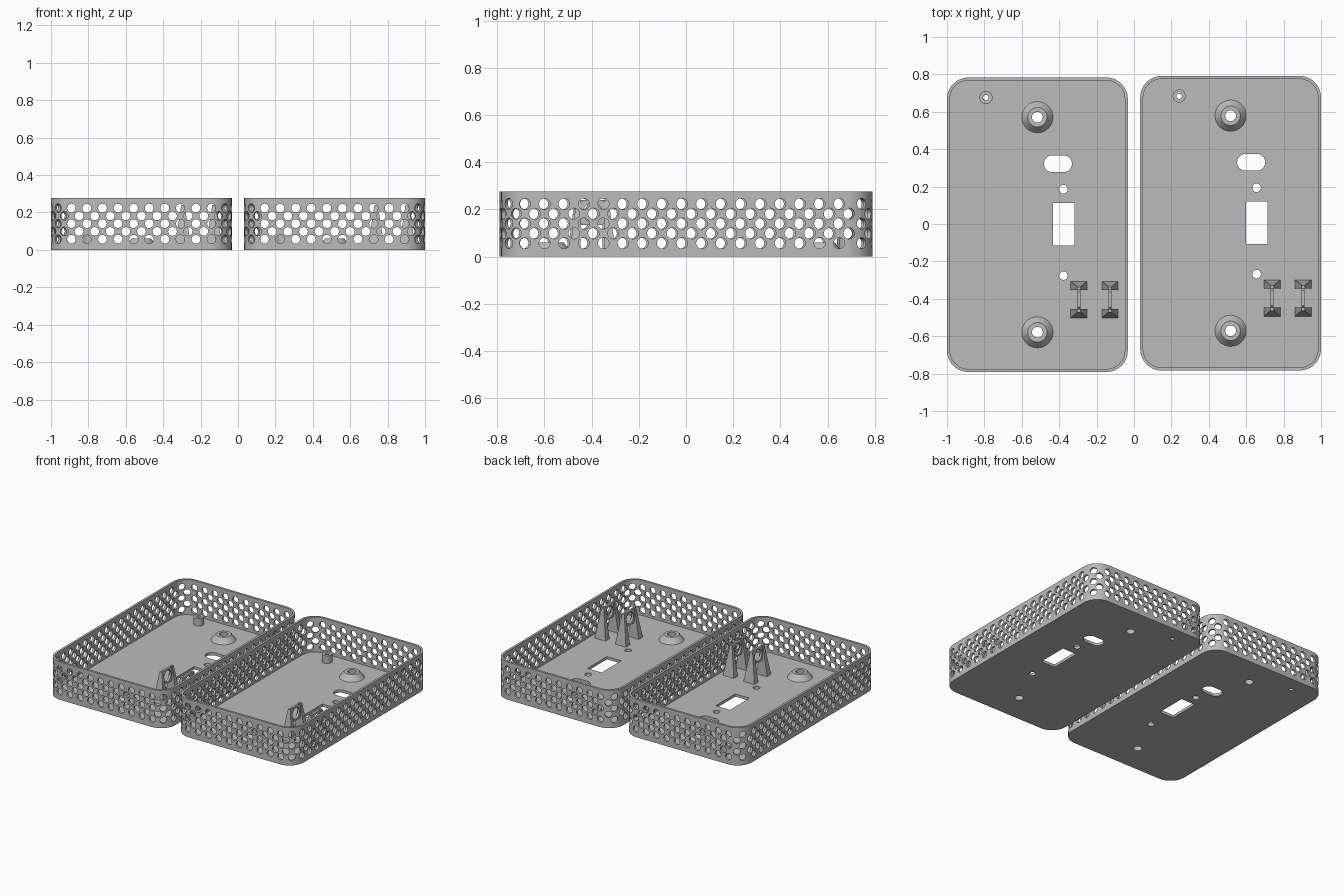
import bpy, bmesh, math
from mathutils import Matrix, Vector

if "Cube" in bpy.data.objects:
    bpy.data.objects.remove(bpy.data.objects["Cube"])

W, L, H = 0.967, 1.575, 0.277      # tray size
R, T, FLOOR = 0.115, 0.016, 0.02   # corner radius, wall, floor thickness
PITCH, HOLE = 0.0833, 0.0235       # wall perforation
CENTRES = [(-0.5165, -0.004), (0.5165, 0.004)]

grey = bpy.data.materials.new("plain_grey")
grey.diffuse_color = (0.5, 0.5, 0.5, 1)
grey.use_nodes = True
grey.node_tree.nodes["Principled BSDF"].inputs["Base Color"].default_value = grey.diffuse_color


def add_object(name, bm, loc=(0, 0, 0)):
    bmesh.ops.recalc_face_normals(bm, faces=bm.faces)
    mesh = bpy.data.meshes.new(name)
    bm.to_mesh(mesh)
    bm.free()
    mesh.materials.append(grey)
    ob = bpy.data.objects.new(name, mesh)
    ob.location = loc
    bpy.context.collection.objects.link(ob)
    return ob


def circle(r, n, x=0, y=0):
    return [(x + r * math.cos(2 * math.pi * i / n), y + r * math.sin(2 * math.pi * i / n)) for i in range(n)]


def rounded(w, l, r, seg=8, x=0, y=0):
    pts = []
    for k, (sx, sy) in enumerate([(1, 1), (-1, 1), (-1, -1), (1, -1)]):
        for i in range(seg + 1):
            a = math.pi / 2 * (k + i / seg)
            pts.append((x + sx * (w / 2 - r) + r * math.cos(a), y + sy * (l / 2 - r) + r * math.sin(a)))
    return pts


def stack(bm, loops, caps=True, closed=False):
    """Skin a list of (points, z) loops."""
    rings = [[bm.verts.new((x, y, z)) for x, y in pts] for pts, z in loops]
    n = len(rings[0])
    pairs = list(zip(rings, rings[1:])) + ([(rings[-1], rings[0])] if closed else [])
    for a, b in pairs:
        for i in range(n):
            j = (i + 1) % n
            bm.faces.new((a[i], a[j], b[j], b[i]))
    if caps and not closed:
        bm.faces.new(rings[0][::-1])
        bm.faces.new(rings[-1])


def wall_point(s):
    """Position and outward direction at perimeter distance s, from the middle of the front."""
    hx, hy, q = W / 2 - R, L / 2 - R, math.pi * R / 2
    s %= 4 * (hx + hy + q)
    x, y, ang = 0.0, -L / 2, 0.0
    for length, is_arc in [(hx, 0), (q, 1), (2 * hy, 0), (q, 1), (2 * hx, 0), (q, 1), (2 * hy, 0), (q, 1), (hx, 0)]:
        d = min(s, length)
        t, n = Vector((math.cos(ang), math.sin(ang))), Vector((math.sin(ang), -math.cos(ang)))
        if is_arc:
            c = Vector((x, y)) - n * R
            ang += d / R
            p = c + R * Vector((math.sin(ang), -math.cos(ang)))
        else:
            p = Vector((x, y)) + t * d
        x, y = p
        s -= d
        if s <= 1e-9:
            break
    return p, Vector((math.sin(ang), -math.cos(ang)))


def row_positions(odd):
    """Even pitch along straight walls, corners filled evenly between."""
    hx, hy, q = W / 2 - R, L / 2 - R, math.pi * R / 2
    side, half = hx + q + hy, 2 * (hx + hy + q)
    px = 0 if odd else PITCH / 2
    py = 0.0208 if odd else -0.0208
    xs = [px + PITCH * k for k in range(-12, 12) if abs(px + PITCH * k) < hx + 0.01]
    ys = [py + PITCH * k for k in range(-12, 12) if abs(py + PITCH * k) < hy + 0.016]
    total = 2 * half
    s = sorted([v % total for v in xs] + [half + v for v in xs] + [side + v for v in ys]
               + [half + side - v for v in ys])
    out = []
    for a, b in zip(s, s[1:] + [s[0] + total]):
        n = max(1, round((b - a) / PITCH))
        out += [a + (b - a) * i / n for i in range(n)]
    return out


# tray shell
bm = bmesh.new()
outer, inner = rounded(W, L, R), rounded(W - 2 * T, L - 2 * T, R - T)
stack(bm, [(outer, 0), (outer, H), (inner, H), (inner, FLOOR)])
tray = add_object("left_tray", bm)

# wall perforations and floor openings
bm = bmesh.new()
for row in range(5):
    z = 0.057 + row * 0.0417
    for s in row_positions(row % 2):
        p, n = wall_point(s)
        p = p - n * T / 2
        rot = Vector((n.x, n.y, 0)).to_track_quat('Z', 'Y').to_matrix().to_4x4()
        bmesh.ops.create_cone(bm, cap_ends=True, segments=16, radius1=HOLE, radius2=HOLE, depth=0.04,
                              matrix=Matrix.Translation((p.x, p.y, z)) @ rot)
openings = [circle(0.029, 24, 0, 0.575), circle(0.029, 24, 0, -0.575), circle(0.015, 16, -0.275, 0.68),
            circle(0.023, 20, 0.139, 0.19), circle(0.023, 20, 0.139, -0.272),
            rounded(0.15, 0.09, 0.0449, 8, 0.11, 0.326),
            [(0.083, -0.11), (0.198, -0.11), (0.198, 0.115), (0.083, 0.115)]]
for pts in openings:
    stack(bm, [(pts, -0.02), (pts, FLOOR + 0.005)])
cutter = add_object("opening_cutter", bm)
cutter.hide_render = True
mod = tray.modifiers.new("openings", 'BOOLEAN')
mod.object, mod.solver = cutter, 'EXACT'
bpy.context.view_layer.update()
cut = bpy.data.meshes.new_from_object(tray.evaluated_get(bpy.context.evaluated_depsgraph_get()))
tray.modifiers.clear()
tray.data = cut
bpy.data.objects.remove(cutter)
parts = [tray]


# screw bosses and peg
def lathe_ring(name, profile, n, x, y):
    b = bmesh.new()
    stack(b, [(circle(r, n), z) for r, z in profile], closed=True)
    parts.append(add_object(name, b, (x, y, 0)))


for tag, y in (("rear", 0.575), ("front", -0.575)):
    lathe_ring(tag + "_screw_boss", [(0.085, FLOOR - 0.002), (0.052, 0.06), (0.029, 0.06), (0.029, FLOOR - 0.002)],
               32, 0, y)
lathe_ring("peg", [(0.035, FLOOR - 0.002), (0.035, 0.076), (0.015, 0.076), (0.015, FLOOR - 0.002)], 24, -0.275, 0.68)


# cable brackets: two tapered legs joined by a thin plate with a round eye
def rect(hw, y0, y1):
    return [(-hw, y0), (hw, y0), (hw, y1), (-hw, y1)]


for tag, x in (("inner", 0.222), ("outer", 0.388)):
    bm = bmesh.new()
    for sgn in (1, -1):
        base = rect(0.044, *sorted((sgn * 0.051, sgn * 0.098)))
        top = rect(0.009, *sorted((sgn * 0.051, sgn * 0.068)))
        stack(bm, [(base, FLOOR - 0.002), (top, 0.24)])
    n, cz = 24, 0.187
    grid = []
    for hx in (-0.008, 0.008):
        eye, edge = [], []
        for i in range(n):
            a = 2 * math.pi * (i + 0.5) / n
            c, s = math.cos(a), math.sin(a)
            m = 0.053 / max(abs(c), abs(s))
            eye.append(bm.verts.new((hx, 0.041 * c, cz + 0.041 * s)))
            edge.append(bm.verts.new((hx, m * c, cz + m * s)))
        grid.append((eye, edge))
    (e0, o0), (e1, o1) = grid
    for i in range(n):
        j = (i + 1) % n
        for a, b in ((e0, o0), (o0, o1), (o1, e1), (e1, e0)):
            bm.faces.new((a[i], a[j], b[j], b[i]))
    parts.append(add_object(tag + "_cable_bracket", bm, (x, -0.4, 0)))

# smooth curved surfaces, then repeat everything for the second tray
for ob in parts:
    bpy.ops.object.select_all(action='DESELECT')
    ob.select_set(True)
    bpy.context.view_layer.objects.active = ob
    bpy.ops.object.shade_smooth_by_angle(angle=math.radians(25))
for ob in parts:
    name = ob.name.replace("left_", "")
    twin = ob.copy()
    bpy.context.collection.objects.link(twin)
    ob.name, twin.name = "left_" + name, "right_" + name
    for o, (cx, cy) in zip((ob, twin), CENTRES):
        o.location.x += cx
        o.location.y += cy
